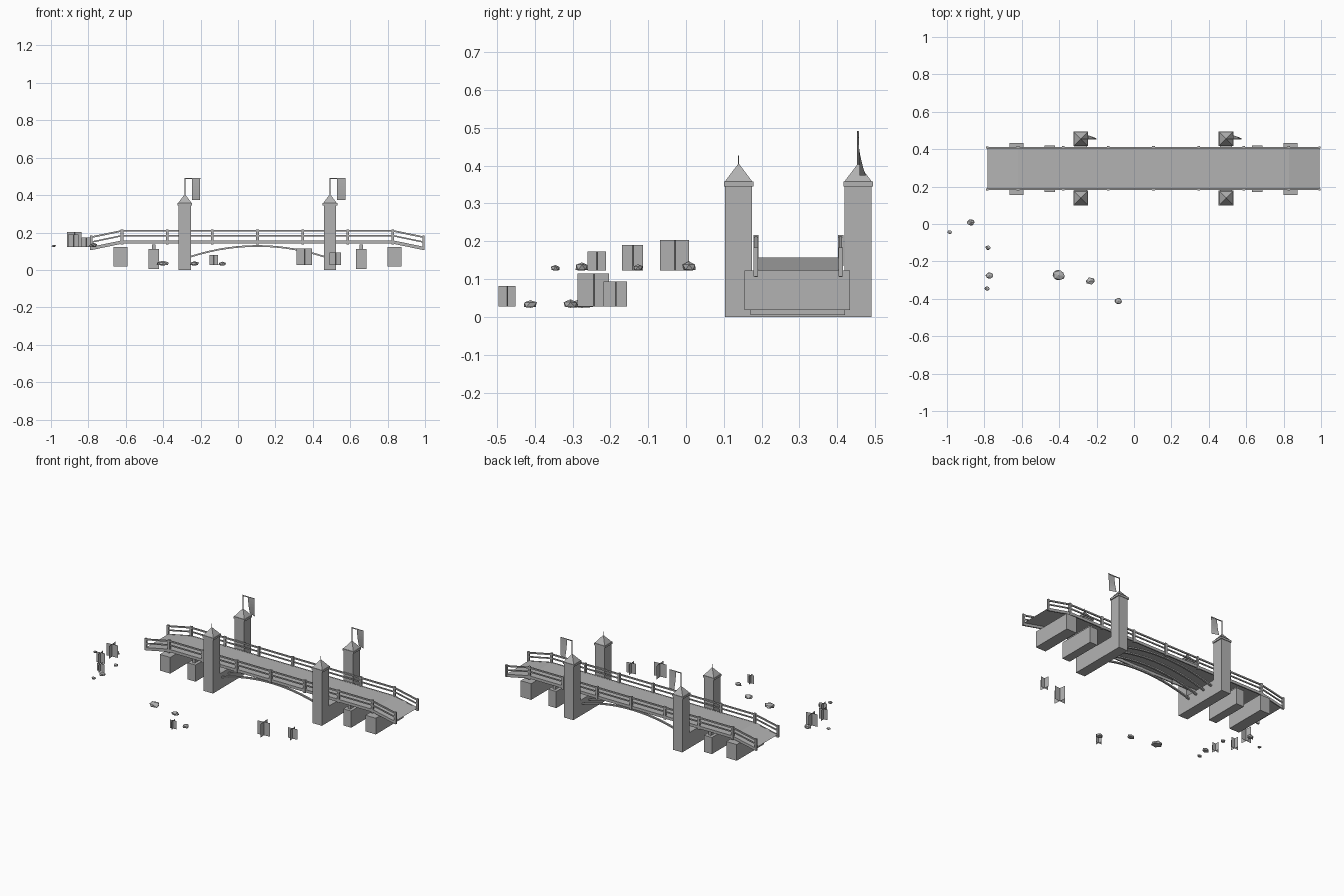
import bpy, bmesh, math, random
from mathutils import Matrix, Vector

random.seed(4)
old = bpy.data.objects.get("Cube")
if old:
    bpy.data.objects.remove(old)

stone = bpy.data.materials.new("plain_grey")
stone.use_nodes = True
GREY = (0.45, 0.45, 0.45, 1)
stone.diffuse_color = GREY
stone.node_tree.nodes["Principled BSDF"].inputs["Base Color"].default_value = GREY

CX, CY = 0.104, 0.297        # middle of the bridge
FLAT, END = 0.724, 0.888     # half lengths of the level deck and of the whole deck
RAIL = 0.112                 # railing distance from the middle line
TOP, LOW = 0.157, 0.123      # deck heights


def finish(name, bm):
    me = bpy.data.meshes.new(name)
    bm.to_mesh(me)
    bm.free()
    me.materials.append(stone)
    ob = bpy.data.objects.new(name, me)
    bpy.context.collection.objects.link(ob)
    return ob


def add_box(bm, x0, x1, y0, y1, z0, z1):
    m = Matrix.Translation(((x0 + x1) / 2, (y0 + y1) / 2, (z0 + z1) / 2))
    bmesh.ops.create_cube(bm, size=1, matrix=m @ Matrix.Diagonal((x1 - x0, y1 - y0, z1 - z0, 1)))


def add_beam(bm, a, b, width, height):
    # straight bar in the x-z plane with vertical ends
    rings = []
    for p in (a, b):
        rings.append([bm.verts.new((p[0], p[1] + s * width / 2, p[2] + t * height / 2))
                      for s, t in ((-1, -1), (1, -1), (1, 1), (-1, 1))])
    for i in range(4):
        j = (i + 1) % 4
        bm.faces.new((rings[0][i], rings[0][j], rings[1][j], rings[1][i]))
    bm.faces.new(rings[0][::-1])
    bm.faces.new(rings[1])
    bmesh.ops.recalc_face_normals(bm, faces=bm.faces)


def add_cone(bm, x, y, z0, z1, r0, r1, sides):
    m = Matrix.Translation((x, y, (z0 + z1) / 2)) @ Matrix.Rotation(math.pi / 4, 4, "Z")
    bmesh.ops.create_cone(bm, cap_ends=True, segments=sides, radius1=r0, radius2=r1,
                          depth=z1 - z0, matrix=m)


# Deck: a thin roadway with a ramp at each end
bm = bmesh.new()
path = [(-END, LOW), (-FLAT, TOP), (FLAT, TOP), (END, LOW)]
rows = [[bm.verts.new((CX + x, CY + s * RAIL, z)) for s in (-1, 1)] for x, z in path]
for p, q in zip(rows, rows[1:]):
    bm.faces.new((p[0], q[0], q[1], p[1]))
finish("deck", bm)

# Railings: edge beam, two rails, posts and slim balusters on both sides
for side, label in ((-1, "front"), (1, "back")):
    y = CY + side * RAIL
    bm = bmesh.new()
    for lift, w, h in ((-0.008, 0.008, 0.018), (0.026, 0.006, 0.008), (0.052, 0.008, 0.009)):
        for (xa, za), (xb, zb) in zip(path, path[1:]):
            add_beam(bm, (CX + xa, y, za + lift), (CX + xb, y, zb + lift), w, h)
    for i in range(7):
        x = CX - FLAT + i * FLAT / 3
        add_box(bm, x - 0.007, x + 0.007, y - 0.007, y + 0.007, 0.135, 0.217)
    for e in (-END, END):
        add_box(bm, CX + e - 0.006, CX + e + 0.006, y - 0.006, y + 0.006, 0.107, 0.183)
    finish(label + "_railing", bm)

# Arch ribs under the middle span
for k in range(4):
    bm = bmesh.new()
    y = CY - 0.1 + k * 0.2 / 3
    span, n = 0.36, 14
    pts = [(CX - span + 2 * span * i / n, y, 0.07 + 0.058 * (1 - (2 * i / n - 1) ** 2))
           for i in range(n + 1)]
    for a, b in zip(pts, pts[1:]):
        add_beam(bm, a, b, 0.012, 0.009)
    finish("arch_rib_%d" % (k + 1), bm)

for s, end in ((-1, "right"), (1, "left")):
    # Piers below the deck
    for name, off, hx, y0, y1, z0, z1 in (
            ("outer", 0.732, 0.037, 0.155, 0.434, 0.018, 0.122),
            ("inner", 0.554, 0.028, 0.171, 0.42, 0.005, 0.112),
            ("tower", 0.388, 0.033, 0.17, 0.42, 0.0, 0.1)):
        bm = bmesh.new()
        x = CX + s * off
        add_box(bm, x - hx, x + hx, y0, y1, z0, z1)
        if name == "inner":
            add_box(bm, x - 0.009, x + 0.009, y0 + 0.02, y1 - 0.02, z1, 0.135)
        finish(end + "_" + name + "_pier", bm)

    # Towers with a cap slab, pyramid roof and a finial or flagpole
    for t, depth in ((-1, "front"), (1, "back")):
        x, y = CX + s * 0.388, CY + t * 0.158
        bm = bmesh.new()
        add_box(bm, x - 0.033, x + 0.033, y - 0.0355, y + 0.0355, 0, 0.347)
        add_box(bm, x - 0.039, x + 0.039, y - 0.039, y + 0.039, 0.345, 0.358)
        add_cone(bm, x, y, 0.358, 0.404, 0.051, 0.002, 4)
        add_cone(bm, x, y, 0.4, 0.427, 0.002, 0.001, 6)
        finish(end + "_" + depth + "_tower", bm)

    # Flag hanging from a crossbar
    x, y = CX + s * 0.388, CY + 0.158
    bm = bmesh.new()
    add_cone(bm, x, y, 0.4, 0.492, 0.003, 0.003, 6)
    add_box(bm, x, x + 0.083, y - 0.002, y + 0.002, 0.486, 0.491)
    finish(end + "_flagpole", bm)
    bm = bmesh.new()
    rows = []
    for i in range(7):
        f = i / 6
        z = 0.487 - 0.113 * f
        rows.append([bm.verts.new((x + 0.037, y + 0.02 * f * f, z)),
                     bm.verts.new((x + 0.082, y + 0.004 * f, z))])
    for p, q in zip(rows, rows[1:]):
        bm.faces.new((p[0], q[0], q[1], p[1]))
    finish(end + "_flag", bm)

# Rocks: squashed, roughened low-poly lumps (x, y, base, width, height)
rocks = [(-0.985, -0.043, 0.123, 0.028, 0.012), (-0.873, 0.008, 0.122, 0.045, 0.024),
         (-0.78, -0.127, 0.122, 0.031, 0.018), (-0.773, -0.275, 0.122, 0.044, 0.024),
         (-0.786, -0.345, 0.122, 0.031, 0.016), (-0.402, -0.275, 0.024, 0.075, 0.026),
         (-0.234, -0.305, 0.024, 0.05, 0.022), (-0.084, -0.412, 0.024, 0.045, 0.022)]
for i, (x, y, z, w, h) in enumerate(rocks):
    bm = bmesh.new()
    bmesh.ops.create_icosphere(bm, subdivisions=1, radius=1)
    for v in bm.verts:
        v.co *= random.uniform(0.85, 1.1)
        v.co.z = max(v.co.z, -0.6)
        v.co = Vector((x + v.co.x * w / 2, y + v.co.y * w * 0.42, z + (v.co.z + 0.6) * h / 1.6))
    finish("rock_%d" % (i + 1), bm)

# Plants: two crossed upright cards (x, y, base, width, height)
plants = [(-0.13, -0.473, 0.027, 0.045, 0.054), (0.355, -0.245, 0.027, 0.084, 0.087),
          (0.52, -0.187, 0.027, 0.062, 0.067), (-0.813, -0.236, 0.123, 0.05, 0.05),
          (-0.88, -0.141, 0.123, 0.056, 0.067), (-0.875, -0.031, 0.123, 0.077, 0.08)]
for i, (x, y, z, w, h) in enumerate(plants):
    bm = bmesh.new()
    for turn in (6, 96):
        a = math.radians(turn)
        dx, dy = math.cos(a) * w / 2, math.sin(a) * w / 2
        bm.faces.new([bm.verts.new((x + u * dx, y + u * dy, z + v * h))
                      for u, v in ((-1, 0), (1, 0), (1, 1), (-1, 1))])
    finish("plant_%d" % (i + 1), bm)
